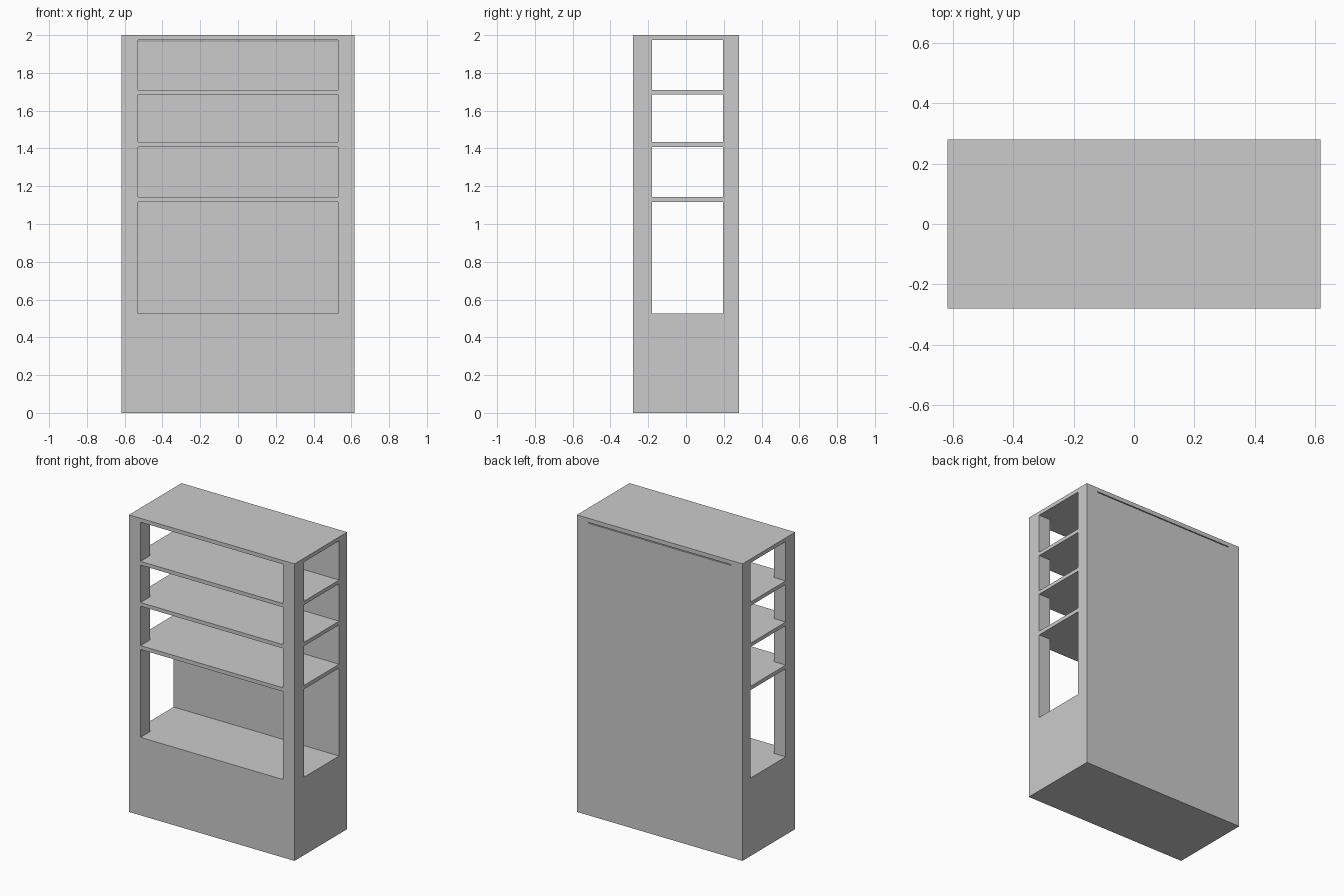
import bpy, bmesh

if "Cube" in bpy.data.objects:
    bpy.data.objects.remove(bpy.data.objects["Cube"])

W, D, H = 0.617, 0.28, 2.0            # half width, half depth, height
OPEN_X = 0.53                         # half width of the front openings
SIDE_Y0, SIDE_Y1 = -0.18, 0.195       # depth range of the side openings
BAYS = [(0.525, 1.117), (1.143, 1.408), (1.433, 1.685), (1.71, 1.974)]


def prism(name, outline, z0, z1):
    """Extrude a plan outline from z0 to z1."""
    bm = bmesh.new()
    face = bm.faces.new([bm.verts.new((x, y, z0)) for x, y in outline])
    top = bmesh.ops.extrude_face_region(bm, geom=[face])["geom"]
    verts = [v for v in top if isinstance(v, bmesh.types.BMVert)]
    bmesh.ops.translate(bm, verts=verts, vec=(0, 0, z1 - z0))
    bmesh.ops.recalc_face_normals(bm, faces=bm.faces[:])
    mesh = bpy.data.meshes.new(name)
    bm.to_mesh(mesh)
    bm.free()
    obj = bpy.data.objects.new(name, mesh)
    bpy.context.collection.objects.link(obj)
    return obj


def rect(x, y0, y1):
    return [(-x, y0), (x, y0), (x, y1), (-x, y1)]


def cut(target, cutter):
    """Subtract the cutter, then remove it."""
    cutter.hide_render = True
    mod = target.modifiers.new("opening", "BOOLEAN")
    mod.operation = "DIFFERENCE"
    mod.solver = "EXACT"
    mod.object = cutter
    bpy.context.view_layer.objects.active = target
    bpy.ops.object.modifier_apply(modifier=mod.name)
    bpy.data.objects.remove(cutter)


# Shelf cabinet: solid base, back wall, corner posts and top in one body
cabinet = prism("shelf_cabinet", rect(W, -D, D), 0, H)

# Bays: T-shaped in plan, open to the front and both sides
far, front = W + 0.1, -D - 0.1
bay_plan = [(-OPEN_X, front), (OPEN_X, front), (OPEN_X, SIDE_Y0), (far, SIDE_Y0),
            (far, SIDE_Y1), (-far, SIDE_Y1), (-far, SIDE_Y0), (-OPEN_X, SIDE_Y0)]
for z0, z1 in BAYS:
    cut(cabinet, prism("bay_cutter", bay_plan, z0, z1))

# Narrow slit between the back wall and the top
cut(cabinet, prism("slit_cutter", rect(OPEN_X, SIDE_Y1 - 0.02, D + 0.1), 1.966, 1.972))
